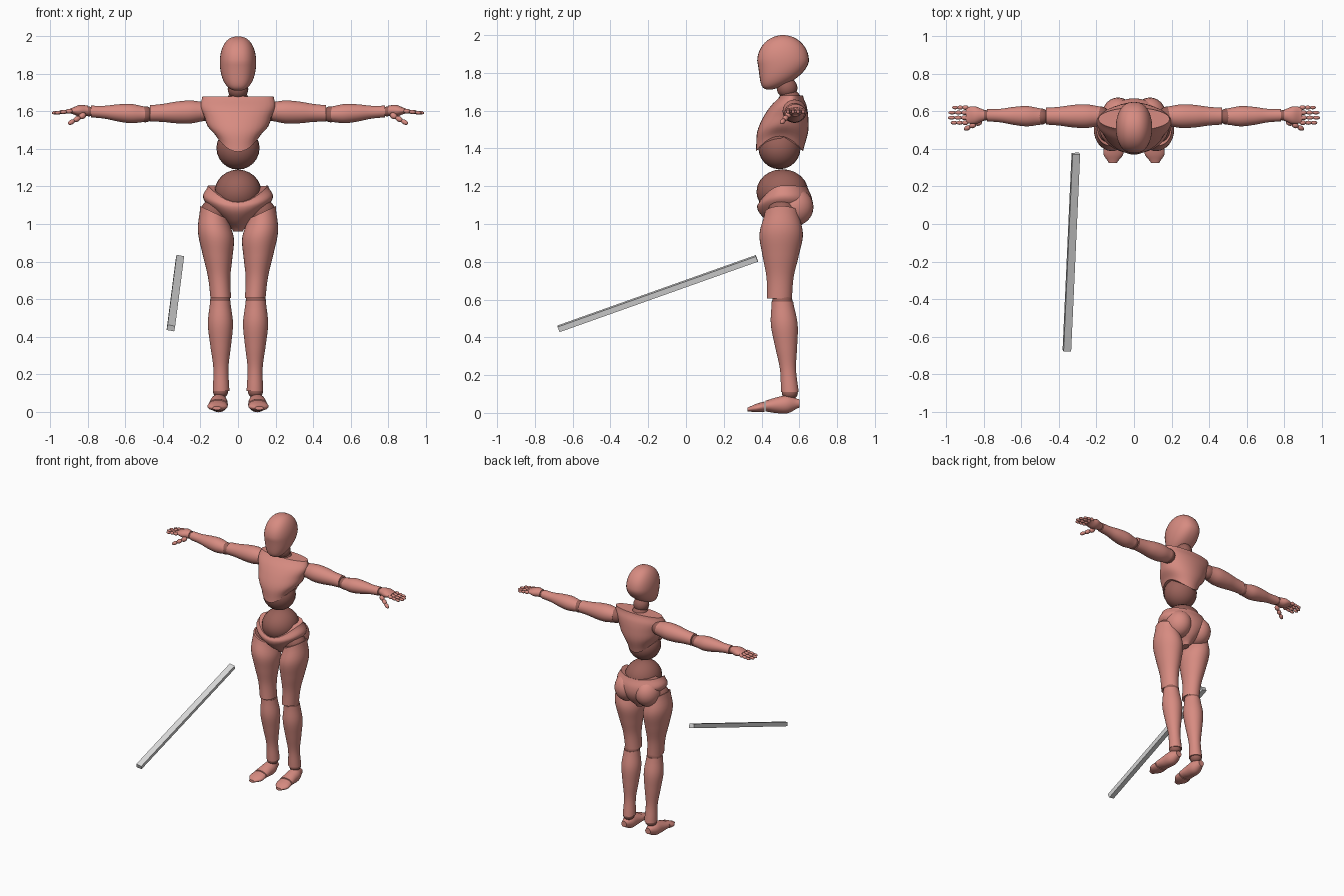
import bpy, bmesh
from math import sin, cos, tau, radians, copysign
from mathutils import Vector, Matrix

default_cube = bpy.data.objects.get("Cube")
if default_cube:
    bpy.data.objects.remove(default_cube)

SIDES = 32
STEPS = 5


def material(name, red, green, blue):
    mat = bpy.data.materials.new(name)
    mat.use_nodes = True
    colour = (red, green, blue, 1)
    mat.diffuse_color = colour
    mat.node_tree.nodes["Principled BSDF"].inputs["Base Color"].default_value = colour
    return mat


skin = material("salmon", .68, .26, .22)
joint = material("dark_salmon", .32, .12, .1)
grey = material("light_grey", .7, .7, .7)


def finish(name, bm, mat, mirror=False, smooth=True):
    """Turn a bmesh into an object, optionally mirrored to the other side."""
    bmesh.ops.recalc_face_normals(bm, faces=bm.faces)
    mesh = bpy.data.meshes.new(name)
    bm.to_mesh(mesh)
    bm.free()
    mesh.materials.append(mat)
    part = bpy.data.objects.new(name, mesh)
    bpy.context.collection.objects.link(part)
    if mirror:
        modifier = part.modifiers.new("mirror", 'MIRROR')
        modifier.use_mirror_merge = False
    if smooth:
        bpy.ops.object.select_all(action='DESELECT')
        part.select_set(True)
        bpy.context.view_layer.objects.active = part
        bpy.ops.object.shade_smooth_by_angle(angle=radians(45))


def blend(values, t):
    """Smooth curve through evenly spaced values."""
    last = len(values) - 1
    i = min(int(t * last), last - 1)
    f = t * last - i
    before, start = values[max(i - 1, 0)], values[i]
    end, after = values[i + 1], values[min(i + 2, last)]
    slope_in, slope_out = (end - before) / 2, (after - start) / 2
    ease = f * f * (3 - 2 * f)
    return (start + (end - start) * ease
            + slope_in * f * (1 - f) ** 2 - slope_out * f * f * (1 - f))


def loft(name, start, end, widths, depths, axis='Z', mirror=True,
         tilt=0, top_sag=0, bottom_sag=0, back=1):
    """Oval rings along a straight path, lying square to the given axis.
    Tilt slants the first ring; the sags bend the end rings front and back."""
    start, end = Vector(start), Vector(end)
    bm = bmesh.new()
    count = (len(widths) - 1) * STEPS
    rings = []
    for i in range(count + 1):
        t = i / count
        centre = start.lerp(end, t)
        width, depth = blend(widths, t), blend(depths, t)
        slant = tilt * (1 - t) ** 2
        sag = top_sag * (1 - t) ** 2 + bottom_sag * t ** 3
        ring = []
        for k in range(SIDES):
            c, s = cos(tau * k / SIDES), sin(tau * k / SIDES)
            along = slant * c + sag * s * s * (back if s > 0 else 1)
            u, v = width * c, depth * s
            offset = {'X': (along, u, v), 'Y': (u, along, v), 'Z': (u, v, along)}[axis]
            ring.append(bm.verts.new(centre + Vector(offset)))
        rings.append(ring)
    for lower, upper in zip(rings, rings[1:]):
        for k in range(SIDES):
            bm.faces.new((lower[k - 1], lower[k], upper[k], upper[k - 1]))
    bm.faces.new(rings[0])
    bm.faces.new(rings[-1])
    finish(name, bm, skin, mirror)


def ball(name, centre, radii, mat=joint, mirror=False, aim=(0, 0, 1), segments=24):
    """Ellipsoid with its long axis aimed along a direction."""
    turn = Vector(aim).to_track_quat('Z', 'Y').to_matrix().to_4x4() if aim[0] else Matrix()
    bm = bmesh.new()
    bmesh.ops.create_uvsphere(
        bm, u_segments=segments, v_segments=segments // 2, radius=1,
        matrix=Matrix.Translation(centre) @ turn @ Matrix.Diagonal((*radii, 1)))
    finish(name, bm, mat, mirror)


def limb(name, joint_name, start, end, radii, flatness, axis='Z', tilt=0):
    """Limb segment with a ball joint at its start."""
    ball(joint_name, start, [radii[0]] * 3, mirror=True)
    loft(name, start, end, radii, [r * flatness for r in radii], axis, tilt=tilt)


def digit(name, start, end, radius):
    """Chain of three rounded bones, each a little thinner."""
    start, end = Vector(start), Vector(end)
    bone = (end - start) / 3
    for i in range(3):
        ball(f"{name}_bone_{i + 1}", start + bone * (i + .5),
             (radius, radius, bone.length * .6), skin, True, bone, 12)
        radius *= .88


# Head: a ball whose lower half narrows and slides forward into a chin
bm = bmesh.new()
bmesh.ops.create_uvsphere(bm, u_segments=SIDES, v_segments=SIDES, radius=1)
for vert in bm.verts:
    x, y, z = vert.co
    low = max(0, -z)
    vert.co = (copysign(abs(x) ** .8, x) * .097,
               .514 + .137 * y * (1 - low / 5) - .075 * low * low,
               1.863 + z * (.152 if low else .137))
finish("head", bm, skin)
ball("neck_ball", (0, .535, 1.72), (.055, .055, .055))
ball("neck_base", (0, .55, 1.67), (.055, .055, .04))

# Torso
loft("chest", (0, .56, 1.68), (0, .495, 1.465),
     (.19, .2, .18, .16, .115), (.06, .095, .12, .135, .125),
     mirror=False, bottom_sag=-.08)
ball("rib_ball", (0, .495, 1.405), (.115, .112, .115))
ball("belly_ball", (0, .51, 1.17), (.125, .137, .12))
loft("pelvis", (0, .515, 1.205), (0, .54, .96),
     (.16, .187, .145, .08, .025), (.128, .145, .14, .105, .04),
     mirror=False, top_sag=-.09, back=.1)
ball("buttock", (.085, .575, 1.09), (.088, .1, .1), skin, mirror=True)

# Arms
limb("upper_arm", "shoulder_ball", (.18, .575, 1.6), (.47, .575, 1.59),
     (.052, .063, .06, .05, .045), .97, 'X')
limb("forearm", "elbow_ball", (.495, .573, 1.585), (.785, .58, 1.6),
     (.043, .054, .048, .036, .033), .95, 'X')
ball("wrist_ball", (.795, .58, 1.6), (.03, .028, .026), mirror=True)
loft("palm", (.8, .58, 1.605), (.895, .58, 1.603),
     (.03, .047, .043), (.027, .03, .013), 'X')
for i, tip in enumerate((.975, .99, .987, .968)):
    y = .54 + .027 * i
    digit(f"finger_{i + 1}", (.885, y, 1.603), (tip, y, 1.592), .0125)
digit("thumb", (.815, .548, 1.585), (.903, .505, 1.535), .017)

# Legs
limb("thigh", "hip_ball", (.127, .507, 1.06), (.092, .495, .605),
     (.075, .096, .08, .06, .055), 1.2, tilt=.035)
limb("shin", "knee_ball", (.095, .51, .59), (.09, .55, .11),
     (.054, .067, .055, .04, .044), 1.06)
ball("ankle_ball", (.093, .55, .105), (.04, .042, .035), mirror=True)
loft("foot", (.1, .6, .05), (.106, .42, .036),
     (.022, .045, .049, .052), (.022, .047, .042, .029), 'Y')
loft("toes", (.107, .415, .033), (.113, .325, .018),
     (.052, .052, .022), (.027, .022, .01), 'Y')

# Loose bar
near, far = Vector((-.358, -.675, .445)), Vector((-.31, .375, .818))
run = far - near
up = Vector((1, 0, -.2)).cross(run).normalized()
side = run.cross(up).normalized()
frame = Matrix((side * .041, run, up * .03)).transposed().to_4x4()
bm = bmesh.new()
bmesh.ops.create_cube(bm, size=1, matrix=Matrix.Translation((near + far) / 2) @ frame)
finish("bar", bm, grey, smooth=False)
